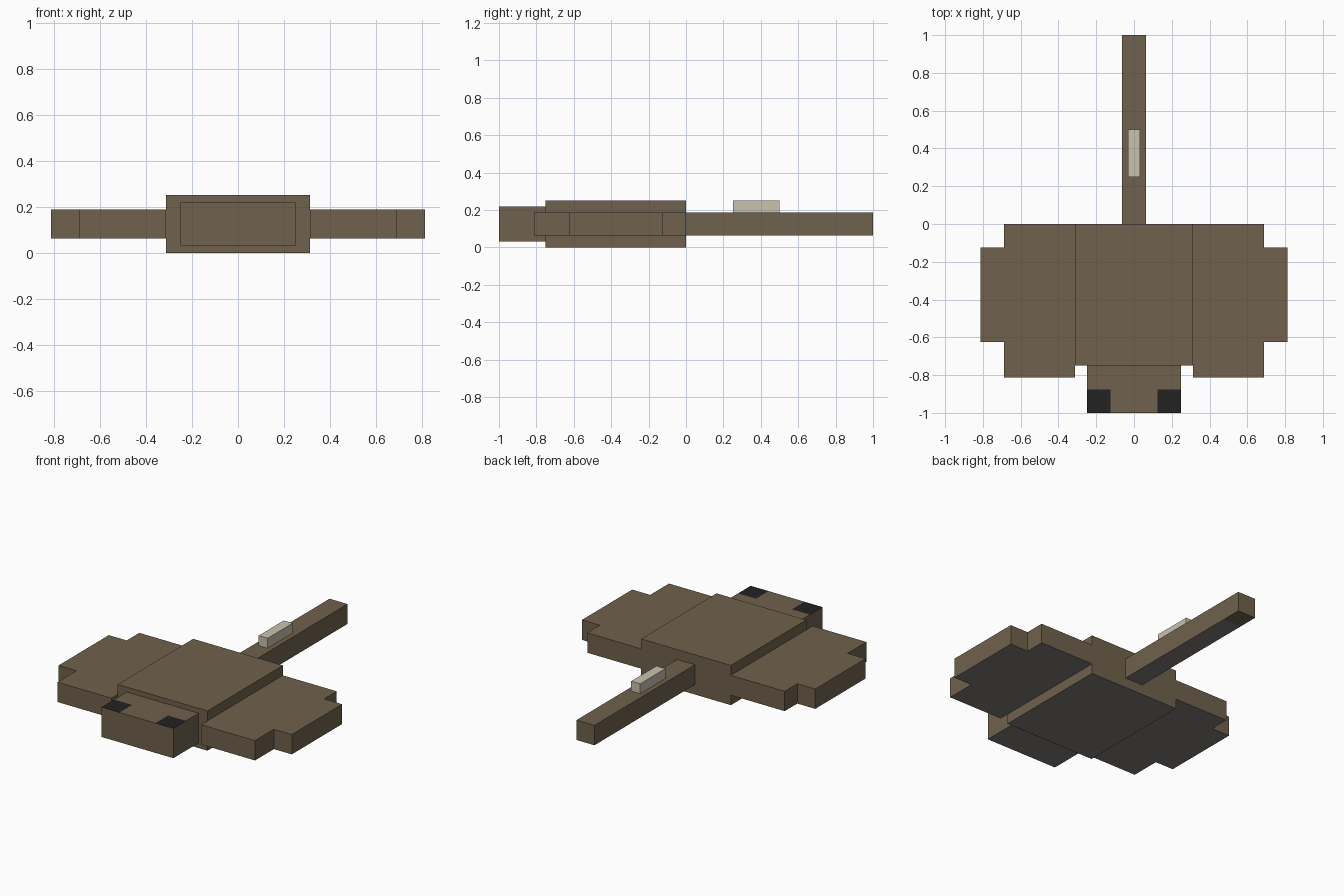
import bpy
import bmesh

U = 1 / 16  # one modelling unit

cube = bpy.data.objects.get("Cube")
if cube:
    bpy.data.objects.remove(cube)


def make_material(name, srgb):
    """Flat colour given as 0-255 sRGB, stored as linear."""
    color = [((c / 255 + 0.055) / 1.055) ** 2.4 for c in srgb] + [1]
    mat = bpy.data.materials.new(name)
    mat.use_nodes = True
    mat.diffuse_color = color
    bsdf = mat.node_tree.nodes["Principled BSDF"]
    bsdf.inputs["Base Color"].default_value = color
    bsdf.inputs["Roughness"].default_value = 0.9
    return mat


BROWN = make_material("brown_skin", (112, 98, 77))
GREY = make_material("grey_belly", (126, 124, 120))
BLACK = make_material("black_eye", (34, 34, 34))
BONE = make_material("pale_bone", (201, 194, 174))
SKIN = (BROWN, GREY, BLACK)


def slab(name, outline, z0, z1, mats=SKIN, cuts=(), rule=None):
    """Extrude a plan outline (in units) from z0 to z1, cut it, colour faces by rule."""
    bm = bmesh.new()
    base = bm.faces.new([bm.verts.new((x * U, y * U, z0 * U)) for x, y in outline])
    top = bmesh.ops.extrude_face_region(bm, geom=[base], use_keep_orig=True)
    moved = [v for v in top["geom"] if isinstance(v, bmesh.types.BMVert)]
    bmesh.ops.translate(bm, verts=moved, vec=(0, 0, (z1 - z0) * U))
    for axis, at in cuts:
        normal = [0, 0, 0]
        normal[axis] = 1
        bmesh.ops.bisect_plane(bm, geom=bm.verts[:] + bm.edges[:] + bm.faces[:],
                               plane_co=[n * at * U for n in normal], plane_no=normal)
    bmesh.ops.recalc_face_normals(bm, faces=bm.faces[:])
    bm.normal_update()
    for f in bm.faces:
        if rule:
            f.material_index = rule(f.normal, f.calc_center_median() / U)
    mesh = bpy.data.meshes.new(name)
    bm.to_mesh(mesh)
    bm.free()
    for m in mats:
        mesh.materials.append(m)
    obj = bpy.data.objects.new(name, mesh)
    bpy.context.collection.objects.link(obj)
    return obj


def rect(half_x, y0, y1):
    return [(-half_x, y0), (half_x, y0), (half_x, y1), (-half_x, y1)]


def belly(n, c):
    return 1 if n.z < -0.5 else 0


def head_rule(n, c):
    # Eyes are the front outer corners of the top face
    if n.z > 0.5 and abs(c.x) > 2 and c.y < -14:
        return 2
    return belly(n, c)


def tail_rule(n, c):
    # The tail tip stays brown underneath
    return 0 if c.y > 14 else belly(n, c)


# Body and head
slab("body", rect(5, -12, 0), 0, 4, rule=belly)
slab("head", rect(4, -16, -12), 0.5, 3.5,
     cuts=((0, -2), (0, 2), (1, -14)), rule=head_rule)

# Stepped wings, mirrored left and right
wing = [(5, -13), (11, -13), (11, -10), (13, -10), (13, -2), (11, -2), (11, 0), (5, 0)]
for side, sign in (("left", 1), ("right", -1)):
    slab(side + "_wing", [(sign * x, y) for x, y in wing], 1, 3, rule=belly)

# Tail and its spine
slab("tail", rect(1, 0, 16), 1, 3, cuts=((1, 14),), rule=tail_rule)
slab("tail_spine", rect(0.5, 4, 8), 3, 4, mats=(BONE,))
